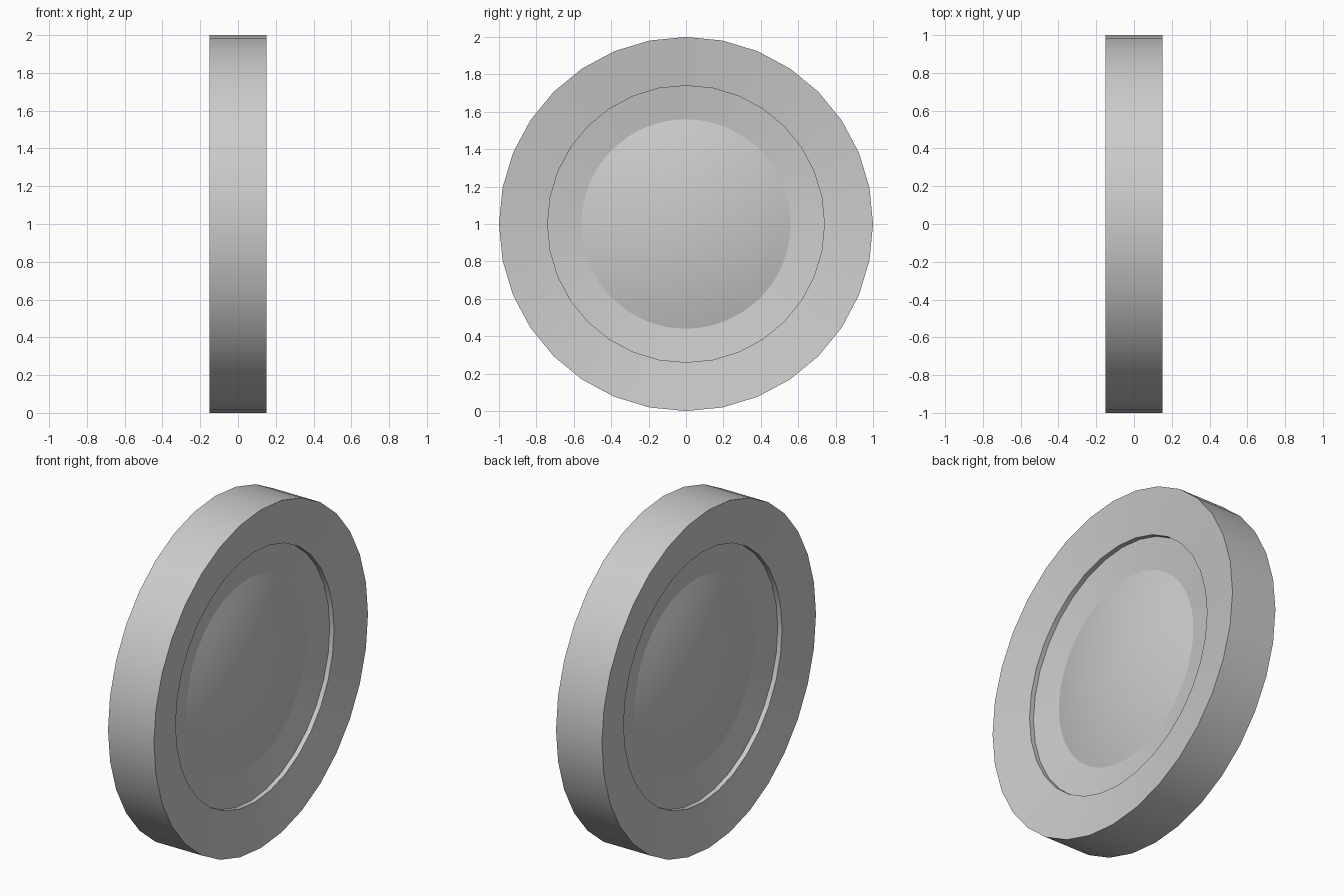
import bpy, bmesh
from math import sin, cos, pi, radians

if "Cube" in bpy.data.objects:
    bpy.data.objects.remove(bpy.data.objects["Cube"])


def lathe(name, profile, segments):
    """Spin (x, radius) points around the x axis; mirrored in x by repeating the profile."""
    points = profile + [(-x, r) for x, r in reversed(profile)]
    bm = bmesh.new()
    rings = []
    for x, r in points:
        if r == 0:
            rings.append([bm.verts.new((x, 0, 1))] * segments)
        else:
            rings.append([bm.verts.new((x, r * sin(2 * pi * i / segments),
                                        1 + r * cos(2 * pi * i / segments)))
                          for i in range(segments)])
    closed = points[0][1] > 0
    for a in range(len(rings) if closed else len(rings) - 1):
        lo, hi = rings[a], rings[(a + 1) % len(rings)]
        for i in range(segments):
            j = (i + 1) % segments
            corners = list(dict.fromkeys((lo[i], lo[j], hi[j], hi[i])))
            bm.faces.new(corners)
    bmesh.ops.recalc_face_normals(bm, faces=bm.faces)
    mesh = bpy.data.meshes.new(name)
    bm.to_mesh(mesh)
    bm.free()
    obj = bpy.data.objects.new(name, mesh)
    bpy.context.collection.objects.link(obj)
    bpy.ops.object.select_all(action='DESELECT')
    obj.select_set(True)
    bpy.context.view_layer.objects.active = obj
    bpy.ops.object.shade_smooth_by_angle(angle=radians(30))
    return obj


# Outer ring with dished side faces
lathe("tyre", [(0.11, 0.74), (0.15, 1.0)], 32)

# Recessed web, sloping inward toward the middle
lathe("wheel_web", [(0.055, 0.56), (0.082, 0.74)], 32)

# Shallow dome on both sides
R, EDGE, HEIGHT = 0.56, 0.055, 0.08
dome = [(EDGE + HEIGHT * (1 - (k / 8) ** 2), R * k / 8) for k in range(9)]
lathe("hub_dome", dome, 64)
